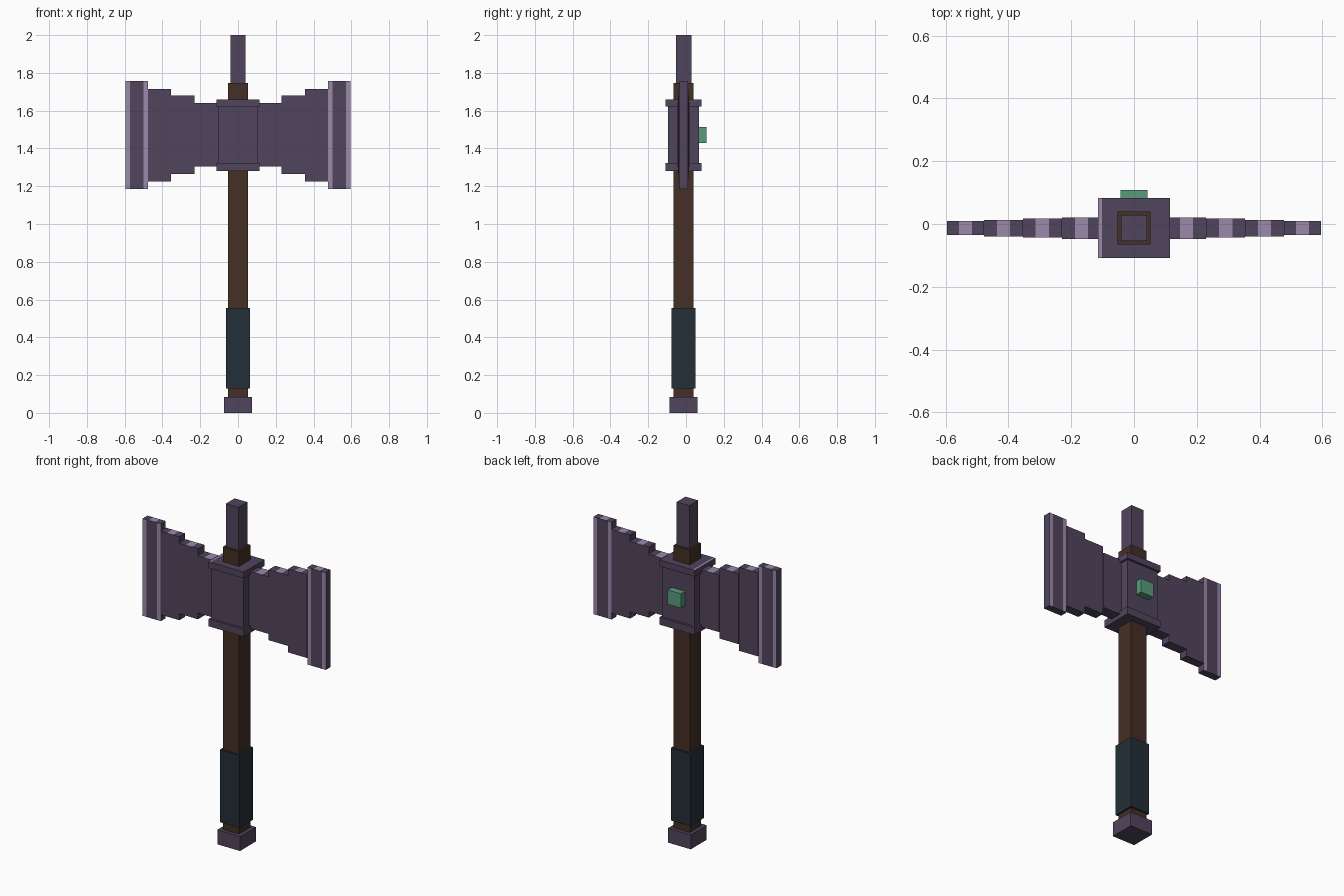
import bpy, bmesh
from mathutils import Matrix, Vector

if "Cube" in bpy.data.objects:
    bpy.data.objects.remove(bpy.data.objects["Cube"])

CY = -0.013  # depth of the shaft axis (the gem sticks out at the back)


def mat(name, rgb):
    m = bpy.data.materials.new(name)
    m.diffuse_color = (*rgb, 1)
    m.use_nodes = True
    m.node_tree.nodes["Principled BSDF"].inputs["Base Color"].default_value = m.diffuse_color
    return m


PURPLE = mat("dark purple metal", (0.083, 0.058, 0.108))
LIGHT = mat("light purple edge", (0.33, 0.25, 0.41))
WOOD = mat("dark wood", (0.058, 0.029, 0.018))
GRIP = mat("blue black leather", (0.017, 0.029, 0.039))
GREEN = mat("green gem", (0.10, 0.33, 0.20))


def box(name, x, y, z, mats, cuts=(), rule=None):
    """Box from (min, max) ranges, cut across x; rule(face) says which faces use the second material."""
    bm = bmesh.new()
    size = [r[1] - r[0] for r in (x, y, z)]
    mid = [(r[0] + r[1]) / 2 for r in (x, y, z)]
    bmesh.ops.create_cube(bm, size=1, matrix=Matrix.Translation(mid) @ Matrix.Diagonal((*size, 1)))
    for c in cuts:
        bmesh.ops.bisect_plane(bm, geom=bm.verts[:] + bm.edges[:] + bm.faces[:],
                               plane_co=Vector((c, 0, 0)), plane_no=Vector((1, 0, 0)))
    bm.normal_update()
    if rule:
        for f in bm.faces:
            f.material_index = int(rule(f))
    me = bpy.data.meshes.new(name)
    bm.to_mesh(me)
    bm.free()
    for m in mats:
        me.materials.append(m)
    ob = bpy.data.objects.new(name, me)
    bpy.context.collection.objects.link(ob)
    return ob


def post(name, half_x, half_y, z0, z1, m):
    return box(name, (-half_x, half_x), (CY - half_y, CY + half_y), (z0, z1), [m])


# Handle
post("pommel", 0.074, 0.074, 0, 0.085, PURPLE)
post("shaft", 0.053, 0.053, 0.08, 1.747, WOOD)
post("grip", 0.0635, 0.0635, 0.129, 0.556, GRIP)
post("top_spike", 0.041, 0.041, 1.74, 2.0, PURPLE)

# Head block with a flange above and below
post("head_block", 0.104, 0.083, 1.30, 1.64, PURPLE)
post("lower_flange", 0.115, 0.096, 1.28, 1.323, PURPLE)
box("upper_flange", (-0.115, 0.115), (CY - 0.096, CY + 0.096), (1.623, 1.66), [PURPLE, LIGHT],
    cuts=[-0.102], rule=lambda f: f.normal.z > 0.9 and f.calc_center_median().x < -0.102)

# Gem on the back
box("gem", (-0.043, 0.043), (0.06, 0.109), (1.429, 1.513), [GREEN])

# Stepped blades: inner x, outer x, bottom, top, half thickness
steps = [(0.09, 0.230, 1.304, 1.640, 0.034),
         (0.230, 0.354, 1.265, 1.680, 0.030),
         (0.354, 0.477, 1.225, 1.716, 0.0265),
         (0.477, 0.596, 1.185, 1.757, 0.0225)]
for side, s in (("right", 1), ("left", -1)):
    for i, (x0, x1, z0, z1, t) in enumerate(steps):
        mid = max(x0, 0.104) / 2 + x1 / 2
        cuts = [s * (mid - 0.021), s * (mid + 0.021)]
        edge = i == 3
        if edge:
            cuts += [s * 0.501, s * 0.572]

        # Light bands on the flat sides of the cutting edge, light patch on top of each step
        def rule(f, mid=mid, edge=edge):
            x = abs(f.calc_center_median().x)
            if f.normal.z > 0.9:
                return abs(x - mid) < 0.02
            return edge and abs(f.normal.y) > 0.9 and (x < 0.501 or x > 0.572)

        box(f"{side}_blade_step_{i + 1}", tuple(sorted((s * x0, s * x1))),
            (CY - t, CY + t), (z0, z1), [PURPLE, LIGHT], cuts, rule)
